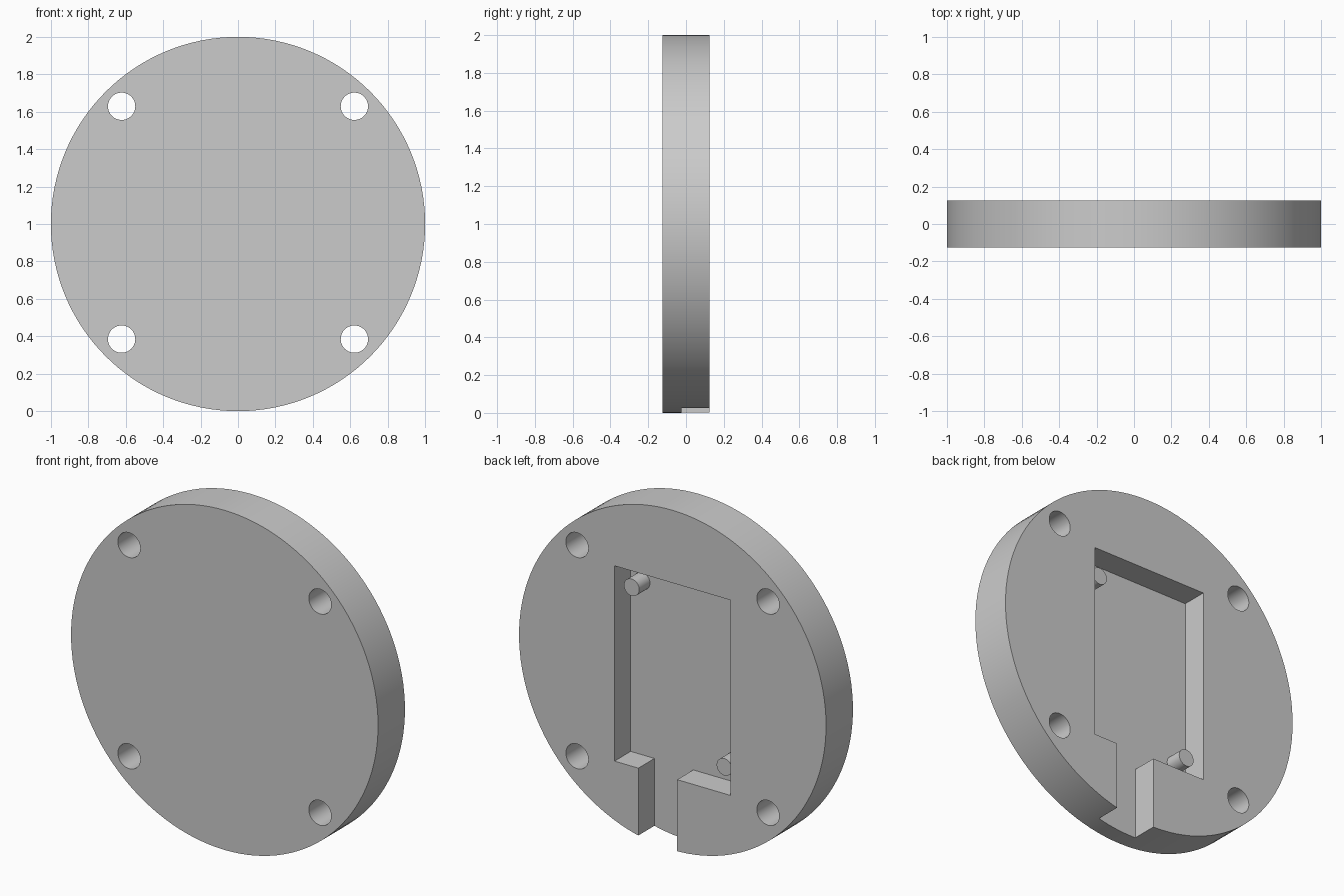
import bpy, bmesh, math
from mathutils import Matrix, Vector

if "Cube" in bpy.data.objects:
    bpy.data.objects.remove(bpy.data.objects["Cube"])

FRONT, FLOOR, PEG_TOP, BACK = -0.125, -0.025, 0.075, 0.125

grey = bpy.data.materials.new("plain_grey")
grey.use_nodes = True
colour = (0.6, 0.6, 0.6, 1)
grey.diffuse_color = colour
grey.node_tree.nodes["Principled BSDF"].inputs["Base Color"].default_value = colour


def prism(name, outline, y0, y1):
    """Extrude an (x, z) outline from y0 to y1."""
    bm = bmesh.new()
    face = bm.faces.new([bm.verts.new((x, y0, z)) for x, z in outline])
    new = bmesh.ops.extrude_face_region(bm, geom=[face])["geom"]
    verts = [v for v in new if isinstance(v, bmesh.types.BMVert)]
    bmesh.ops.translate(bm, verts=verts, vec=(0, y1 - y0, 0))
    bmesh.ops.recalc_face_normals(bm, faces=bm.faces)
    mesh = bpy.data.meshes.new(name)
    bm.to_mesh(mesh)
    bm.free()
    mesh.materials.append(grey)
    obj = bpy.data.objects.new(name, mesh)
    bpy.context.collection.objects.link(obj)
    return obj


def circle(x, z, radius, sides):
    angles = [2 * math.pi * i / sides for i in range(sides)]
    return [(x + radius * math.cos(a), z + radius * math.sin(a)) for a in angles]


def smooth(obj):
    bpy.ops.object.select_all(action="DESELECT")
    obj.select_set(True)
    bpy.context.view_layer.objects.active = obj
    bpy.ops.object.shade_smooth_by_angle(angle=math.radians(30))


def cut(body, cutter):
    """Subtract the cutter, then discard it."""
    cutter.hide_render = True
    mod = body.modifiers.new("cut", "BOOLEAN")
    mod.operation, mod.solver, mod.object = "DIFFERENCE", "EXACT", cutter
    bpy.context.view_layer.objects.active = body
    bpy.ops.object.modifier_apply(modifier=mod.name)
    bpy.data.objects.remove(cutter)


# Round plate
plate = prism("round_plate", circle(0, 1, 1, 128), FRONT, BACK)

# Rectangular pocket in the back, with a slot running out through the bottom rim
left, right, low, high = -0.378, 0.378, 0.422, 1.572
slot_a, slot_b = -0.03, 0.223
pocket = [(left, high), (left, low), (slot_a, low), (slot_a, -0.2),
          (slot_b, -0.2), (slot_b, low), (right, low), (right, high)]
cut(plate, prism("pocket_cutter", pocket, FLOOR, BACK + 0.1))

# Four screw holes
for x in (-0.622, 0.622):
    for z in (0.385, 1.629):
        cut(plate, prism("hole_cutter", circle(x, z, 0.073, 48), FRONT - 0.1, BACK + 0.1))
smooth(plate)

# Two locating pegs at opposite corners of the pocket
for name, x, z in (("upper_peg", 0.302, 1.446), ("lower_peg", -0.302, 0.55)):
    smooth(prism(name, circle(x, z, 0.05, 32), FLOOR - 0.01, PEG_TOP))
